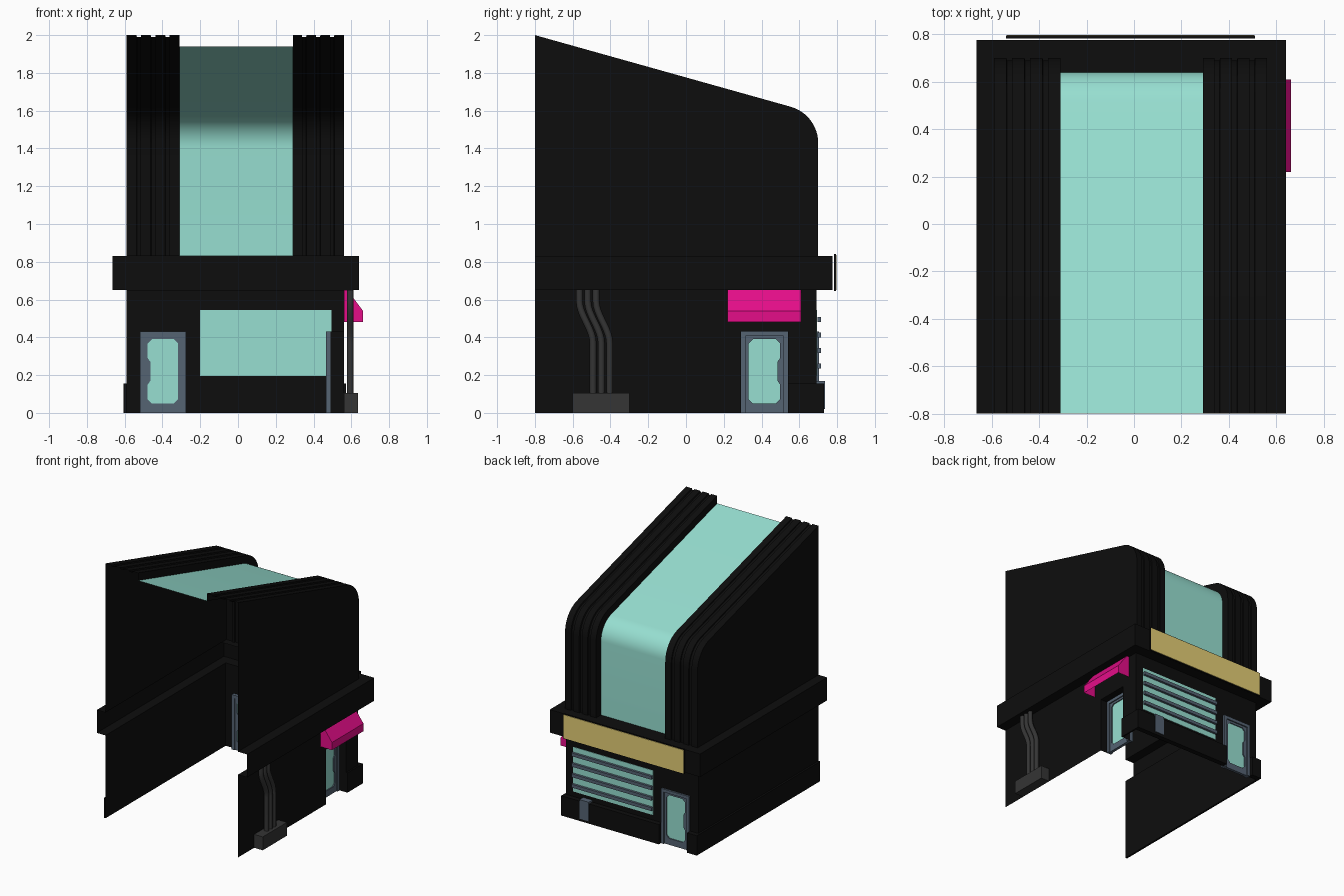
import bpy, bmesh, math
from mathutils import Vector
from mathutils.geometry import tessellate_polygon

if "Cube" in bpy.data.objects:
    bpy.data.objects.remove(bpy.data.objects["Cube"])

def mat(name, r, g, b):
    m = bpy.data.materials.new(name)
    m.diffuse_color = (r, g, b, 1)
    m.use_nodes = True
    m.node_tree.nodes["Principled BSDF"].inputs["Base Color"].default_value = m.diffuse_color
    return m

BLACK = mat("black", .004, .004, .004)
GLASS = mat("mint glass", .31, .74, .64)
STEEL = mat("blue grey", .09, .125, .17)
PINK = mat("hot pink", .78, .004, .25)
GOLD = mat("gold", .78, .62, .18)
GREY = mat("dark grey", .035, .035, .035)

def build(name, material, polys, recalc=False, smooth=False):
    """Object from a list of polygons, each a list of 3D points."""
    bm = bmesh.new()
    for p in polys:
        bm.faces.new([bm.verts.new(v) for v in p])
    bmesh.ops.remove_doubles(bm, verts=bm.verts, dist=1e-5)
    if recalc:
        bmesh.ops.recalc_face_normals(bm, faces=bm.faces)
    for f in bm.faces:
        f.smooth = smooth
    me = bpy.data.meshes.new(name)
    bm.to_mesh(me)
    bm.free()
    me.set_sharp_from_angle(angle=math.radians(30))
    me.materials.append(material)
    ob = bpy.data.objects.new(name, me)
    bpy.context.collection.objects.link(ob)
    return ob

def box(name, material, x0, x1, y0, y1, z0, z1):
    a = [(x0, y0), (x1, y0), (x1, y1), (x0, y1)]
    polys = [[(x, y, z) for x, y in a] for z in (z0, z1)]
    for (p, q) in zip(a, a[1:] + a[:1]):
        polys.append([(*p, z0), (*q, z0), (*q, z1), (*p, z1)])
    return build(name, material, polys, recalc=True)

def holed_wall(name, u0, u1, z0, z1, holes, to3d):
    """Rectangular sheet with rectangular openings."""
    us = sorted({u0, u1, *[u for h in holes for u in h[:2]]})
    zs = sorted({z0, z1, *[z for h in holes for z in h[2:]]})
    polys = []
    for a, b in zip(us, us[1:]):
        for c, d in zip(zs, zs[1:]):
            mu, mz = (a + b) / 2, (c + d) / 2
            if not any(h[0] < mu < h[1] and h[2] < mz < h[3] for h in holes):
                polys.append([to3d(u, z) for u, z in ((a, c), (b, c), (b, d), (a, d))])
    return build(name, BLACK, polys, recalc=True)

def plate(name, material, loops, v0, v1, to3d):
    """Flat outline with optional holes, given thickness along v."""
    tris = tessellate_polygon([[Vector((u, z, 0)) for u, z in l] for l in loops])
    flat = [p for l in loops for p in l]
    polys = [[to3d(flat[i][0], v, flat[i][1]) for i in t] for t in tris for v in (v0, v1)]
    for l in loops:
        for p, q in zip(l, l[1:] + l[:1]):
            polys.append([to3d(p[0], v0, p[1]), to3d(q[0], v0, q[1]),
                          to3d(q[0], v1, q[1]), to3d(p[0], v1, p[1])])
    return build(name, material, polys, recalc=True)

# Main dimensions
XL, XR, YB, YF = -.59, .56, -.8, .69
GL, GR = -.31, .29
Z0, Z1 = .65, .83
SLOPE = .28

def roof_profile(d):
    """Sloping roof, rounded shoulder and front, moved inward by d."""
    line = lambda y: 2 - d - SLOPE * (y - YB)
    y, r = .70 - d, .2 - d * .5
    cy, cz = y - r, line(y - r) - r * math.hypot(1, SLOPE)
    top = math.pi / 2 - math.atan(SLOPE)
    arc = [(cy + r * math.cos(top * (1 - i / 12)), cz + r * math.sin(top * (1 - i / 12)))
           for i in range(13)]
    return [(YB, line(YB))] + arc + [(y, Z1)]

def loft(name, material, sections):
    polys = []
    for (xa, da), (xb, db) in zip(sections, sections[1:]):
        pa, pb = roof_profile(da), roof_profile(db)
        for i in range(len(pa) - 1):
            polys.append([(xa, *pa[i]), (xa, *pa[i + 1]), (xb, *pb[i + 1]), (xb, *pb[i])])
    return build(name, material, polys, recalc=True, smooth=True)

# Ribbed roof strips on either side of the recessed glass strip
def ribs(x0, x1, n=4):
    step = (x1 - x0) / (n - .32)
    out = []
    for i in range(n):
        a = x0 + i * step
        b = a + step * .68
        out += [(a, 0), (b, 0)]
        if i < n - 1:
            out += [(b + .003 * (1 if step > 0 else -1), .01), (a + step, .01)]
    return out + [(x1, .06)]

loft("roof_ribs_left", BLACK, ribs(XL, GL))
loft("roof_ribs_right", BLACK, ribs(XR, GR))
loft("roof_glass", GLASS, [(GL, .06), (GR, .06)])

# Tower side walls
for side, x in (("left", XL), ("right", XR)):
    build("tower_wall_" + side, BLACK, [[(x, *p) for p in roof_profile(0)] + [(x, YB, Z1)]])

# Projecting band with ledges, open at the back
bl, br, bf = -.665, .64, .775
outer = [(bl, YB), (bl, bf), (br, bf), (br, YB)]
polys = [[(*p, Z0), (*q, Z0), (*q, Z1), (*p, Z1)] for p, q in zip(outer, outer[1:])]
for z, yi in ((Z0, YF), (Z1, .64)):
    inner = [(XL, YB), (XL, yi), (XR, yi), (XR, YB)]
    for i in range(3):
        polys.append([(*outer[i], z), (*outer[i + 1], z), (*inner[i + 1], z), (*inner[i], z)])
build("band", BLACK, polys, recalc=True)

# Ground floor walls
WIN = (-.20, .495, .195, .545)
DOOR_X, DOOR_Y = (-.52, -.275), (.29, .54)
holed_wall("left_wall", YB, YF, 0, Z0, [], lambda u, z: (XL, u, z))
holed_wall("shop_wall", XL, XR, 0, Z0, [WIN, (*DOOR_X, 0, .43)], lambda u, z: (u, YF, z))
holed_wall("right_wall", YB, YF, 0, Z0, [(*DOOR_Y, 0, .43)], lambda u, z: (XR, u, z))

# Alcove sides around the side door
ya, yb = DOOR_Y
path = [(ya, 0), (ya, .43), (yb, .43), (yb, 0)]
build("alcove", BLACK, [[(XR, *p), (XR, *q), (.49, *q), (.49, *p)]
                        for p, q in zip(path, path[1:])], recalc=True)

# Plinths
box("plinth_left", BLACK, -.605, XL, YB, .73, 0, .155)
box("plinth_corner", BLACK, XL, DOOR_X[0], YF, .73, 0, .155)
box("plinth_shop", BLACK, DOOR_X[1], XR, YF, .73, 0, .155)
box("plinth_pillar", BLACK, XR, .572, DOOR_Y[1], .73, 0, .155)

# Shop window with horizontal bars
box("shop_window", GLASS, WIN[0], WIN[1], .685, .693, WIN[2], WIN[3])
for i in range(4):
    z = .235 + i * .082
    box(f"window_bar_{i}", STEEL, WIN[0], WIN[1], .697, .715, z, z + .026)
box("wall_box", STEEL, .33, .41, YF, .735, .02, .17)

# Doors: trim, leaf with handle notch, glass
def door(name, w, to3d):
    h, t = .43, .024
    plate(name + "_trim", STEEL, [[(0, 0), (0, h), (w, h), (w, 0), (w - t, 0), (w - t, h - t),
                                   (t, h - t), (t, 0)]], -.025, .014, to3d)
    a, b, c, d, k = .042, w - .042, .05, .39, .022
    pane = [(a + k, c), (b - k, c), (b, c + k), (b, d - k), (b - k, d), (a + k, d), (a, d - k),
            (a, .29), (a + .014, .27), (a + .014, .17), (a, .15), (a, c + k)]
    leaf = [(t, 0), (w - t, 0), (w - t, h - t), (t, h - t)]
    plate(name + "_leaf", STEEL, [leaf, pane], -.018, .004, to3d)
    plate(name + "_glass", GLASS, [pane], -.011, -.004, to3d)

door("shop_door", DOOR_X[1] - DOOR_X[0], lambda u, v, z: (DOOR_X[0] + u, YF + v, z))
door("side_door", DOOR_Y[1] - DOOR_Y[0], lambda u, v, z: (.49 + v, DOOR_Y[1] - u, z))

# Awning over the side door, open underneath
prof = [(XR, .65), (.58, .65), (.662, .54), (.662, .48)]
y0, y1 = .22, .61
polys = [[(p[0], y0, p[1]), (q[0], y0, q[1]), (q[0], y1, q[1]), (p[0], y1, p[1])]
         for p, q in zip(prof, prof[1:])]
polys += [[(x, y, z) for x, z in prof + [(XR, .48)]] for y in (y0, y1)]
build("awning", PINK, polys, recalc=True)

# Blank sign board with gold face
box("sign_board", BLACK, -.54, .51, .783, .794, .645, .84)
box("sign_face", GOLD, -.535, .505, .794, .798, .65, .835)

# Pipes rising from a utility box
box("utility_box", GREY, XR, .635, -.60, -.30, 0, .105)
for i in range(3):
    cu = bpy.data.curves.new("pipe", "CURVE")
    cu.dimensions = "3D"
    cu.bevel_depth = .018
    cu.bevel_resolution = 2
    sp = cu.splines.new("POLY")
    n = 11
    sp.points.add(n)
    for j in range(n + 1):
        s = min(max((j - 1) / (n - 2), 0), 1)
        z = .1 if j == 0 else .65 if j == n else .37 + .22 * s
        sp.points[j].co = (.594, -.492 + i * .044 - .072 * s * s * (3 - 2 * s), z, 1)
    tmp = bpy.data.objects.new("pipe_curve", cu)
    bpy.context.collection.objects.link(tmp)
    me = bpy.data.meshes.new_from_object(tmp)
    bpy.data.objects.remove(tmp)
    me.materials.clear()
    me.materials.append(GREY)
    bpy.context.collection.objects.link(bpy.data.objects.new(f"pipe_{i}", me))
